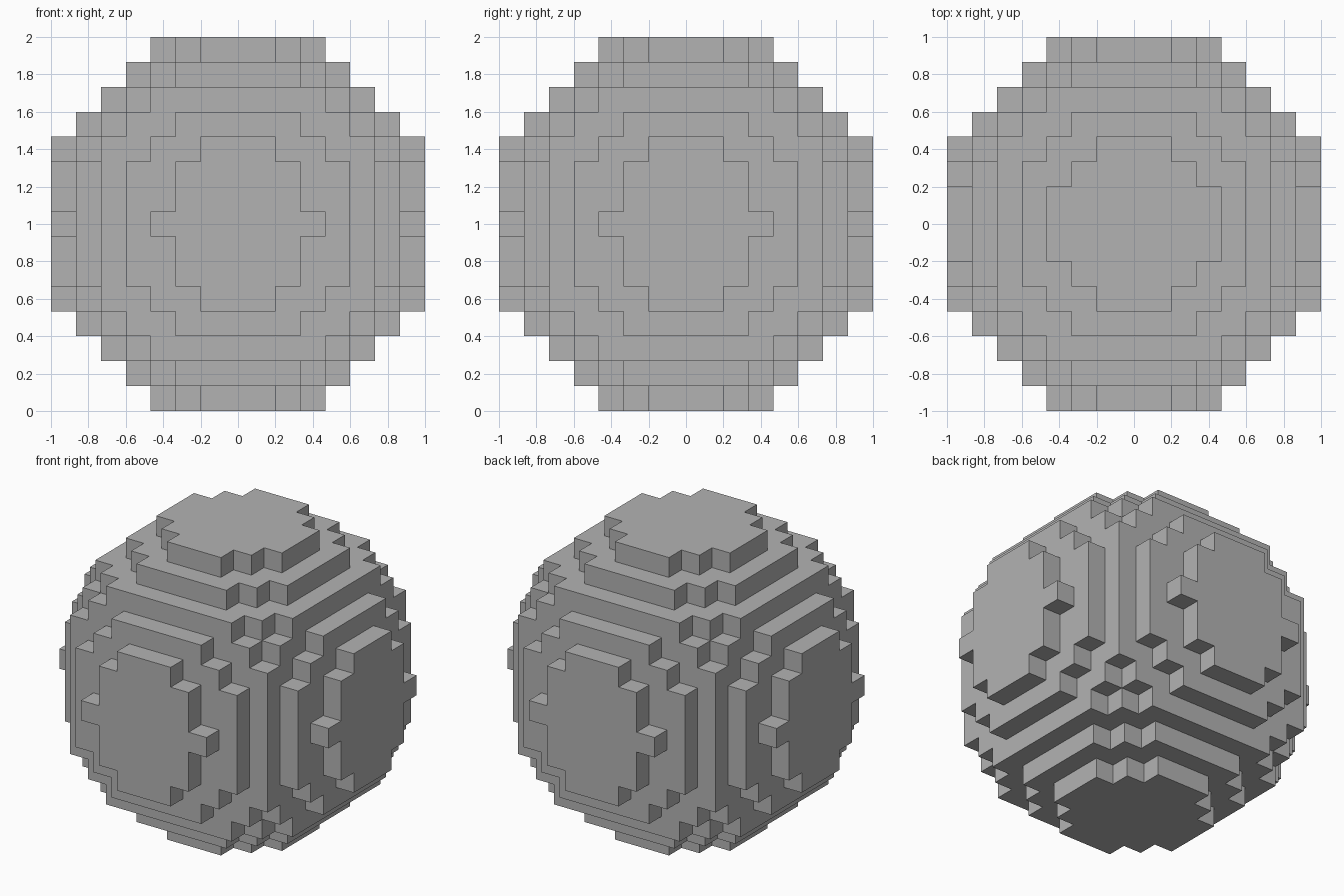
import bpy, bmesh
from mathutils import Vector

if "Cube" in bpy.data.objects:
    bpy.data.objects.remove(bpy.data.objects["Cube"])

N = 7                    # cubes run from -7 to 7 on each axis
S = 2 / (2 * N + 1)      # cube size


def filled(i, j, k):
    """Cube belongs to the ball; the rows beside the equator are slightly tighter."""
    flat = i * i + j * j
    limit = 57 if abs(k) == 1 else 59 - k * k
    return flat <= limit


# Outer skin: one square for every cube side that has no neighbour
bm = bmesh.new()
cells = range(-N, N + 1)
for i in cells:
    for j in cells:
        for k in cells:
            if not filled(i, j, k):
                continue
            centre = Vector((i, j, k))
            for axis in range(3):
                for sign in (-1, 1):
                    n = Vector((0, 0, 0))
                    n[axis] = sign
                    if filled(*(int(c) for c in centre + n)):
                        continue
                    u = Vector((0, 0, 0))
                    u[(axis + 1) % 3] = 0.5
                    v = n.cross(u)
                    mid = centre + n * 0.5
                    corners = (mid - u - v, mid + u - v, mid + u + v, mid - u + v)
                    bm.faces.new([bm.verts.new(c * S + Vector((0, 0, 1))) for c in corners])
bmesh.ops.remove_doubles(bm, verts=bm.verts, dist=0.001)

mesh = bpy.data.meshes.new("block_ball")
bm.to_mesh(mesh)
bm.free()

# Single plain grey
grey = bpy.data.materials.new("stone grey")
grey.diffuse_color = (0.45, 0.45, 0.45, 1)
grey.use_nodes = True
grey.node_tree.nodes["Principled BSDF"].inputs["Base Color"].default_value = grey.diffuse_color
mesh.materials.append(grey)

ball = bpy.data.objects.new("block_ball", mesh)
bpy.context.collection.objects.link(ball)
